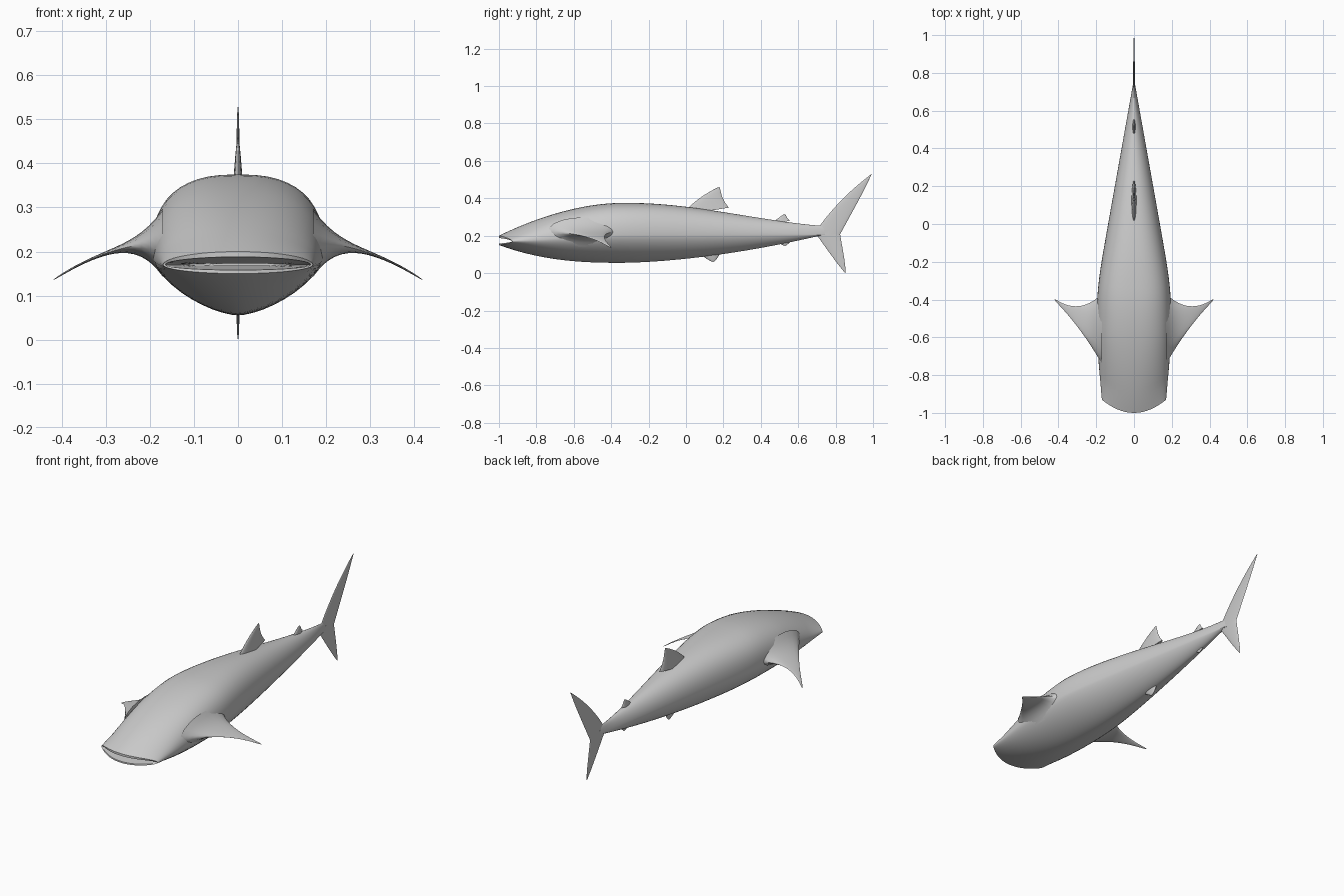
import bpy, bmesh
from math import cos, sin, pi
from mathutils import Vector

cube = bpy.data.objects.get("Cube")
if cube:
    bpy.data.objects.remove(cube)

grey = bpy.data.materials.new("soft grey")
grey.use_nodes = True
grey.diffuse_color = (0.6, 0.6, 0.6, 1)
shader = grey.node_tree.nodes["Principled BSDF"]
shader.inputs["Base Color"].default_value = grey.diffuse_color


def clamp(value):
    return max(0, min(1, value))


def signed_power(value, exponent):
    return (1 if value >= 0 else -1) * abs(value) ** exponent


def loft(name, rings):
    """Skin closed rings of points and cap both ends."""
    bm = bmesh.new()
    loops = [[bm.verts.new(point) for point in ring] for ring in rings]
    for near, far in zip(loops, loops[1:]):
        count = len(near)
        for i in range(count):
            j = (i + 1) % count
            bm.faces.new((near[i], near[j], far[j], far[i]))
    bm.faces.new(loops[0])
    bm.faces.new(loops[-1])
    bmesh.ops.recalc_face_normals(bm, faces=bm.faces)
    mesh = bpy.data.meshes.new(name)
    bm.to_mesh(mesh)
    bm.free()
    mesh.materials.append(grey)
    part = bpy.data.objects.new(name, mesh)
    bpy.context.collection.objects.link(part)
    bpy.context.view_layer.objects.active = part
    part.select_set(True)
    bpy.ops.object.shade_smooth_by_angle(angle=0.9)
    part.select_set(False)


def body_ring(y, sides=48):
    """Domed back above the widest line, keeled belly below it."""
    head = clamp((-0.35 - y) / 0.65)
    rear = clamp((y + 0.35) / 1.15)
    slope = clamp((y + 0.3) / 1.2)
    fall = slope * slope * (3 - 2 * slope)

    # Height of the back, belly and widest line
    back = 0.375 - 0.175 * head ** 1.8 - 0.13 * fall
    belly = 0.055 + 0.095 * head ** 2.5 + 0.165 * rear ** 1.7
    middle = 0.205 - 0.035 * head

    # Straight taper to the tail, softly limited at the shoulders
    taper = 0.178 * (0.77 - y)
    width = (0.2 ** -16 + taper ** -16) ** (-1 / 16) - 0.03 * head ** 2

    # The snout is bowed back towards the mouth corners
    bend = 0.07 * clamp((-0.6 - y) / 0.3)
    upper_round = 1.7 + 4.5 * width - 0.5 * head
    lower_round = 1.6 + 0.4 * head ** 3
    ring = []
    for i in range(sides):
        angle = 2 * pi * i / sides
        if sin(angle) >= 0:
            roundness, reach = upper_round, back - middle
        else:
            roundness, reach = lower_round, middle - belly
        across = signed_power(cos(angle), 2 / roundness)
        up = signed_power(sin(angle), 2 / roundness)
        ring.append(Vector((width * across, y + bend * across ** 2, middle + reach * up)))
    return ring


def mouth_ring(lip, spread, depth, opening):
    """Shrink the lip ring and push it into the head."""
    middle = lip[0].z
    return [Vector((p.x * spread, p.y + depth, middle + (p.z - middle) * opening)) for p in lip]


# Body with an open mouth cavity at the front
steps = 44
outer = [body_ring(-1 + 1.75 * (i / steps) ** 1.4) for i in range(steps + 1)]
lip = outer[0]
cavity = [
    mouth_ring(lip, 0.7, 0.12, 0.1),
    mouth_ring(lip, 0.92, 0.05, 0.4),
    mouth_ring(lip, 0.97, 0, 0.6),
]
loft("body", cavity + outer)


def fin(name, root_front, root_back, tip, tip_chord, half_thick,
        front_bow=0, back_bow=0, arch=0, flare=1, thick_axis=(1, 0, 0)):
    """Lens sections between a bowed leading edge and a bowed trailing edge."""
    root_front, root_back, tip = Vector(root_front), Vector(root_back), Vector(tip)
    tip_back = tip + Vector((0, tip_chord, 0))
    steps, sides = 24, 20
    rings = []
    for step in range(steps + 1):
        t = sin(pi / 2 * step / steps)
        swell = 4 * t * (1 - t)
        lead = root_front.lerp(tip, t) + Vector((0, front_bow, arch)) * swell
        trail = root_back.lerp(tip_back, t) + Vector((0, back_bow, arch)) * swell
        chord = max(0.02, (1 - t ** 8) ** 0.5)
        thick = (half_thick * (1 - t) ** flare + 0.003) * chord
        ring = []
        for i in range(sides):
            angle = 2 * pi * i / sides
            along = 0.5 - 0.5 * chord * cos(angle)
            ring.append(lead.lerp(trail, along) + Vector(thick_axis) * thick * sin(angle))
        rings.append(ring)
    loft(name, rings)


# Fins along the centre line
fin("dorsal_fin", (0, -0.02, 0.31), (0, 0.23, 0.35), (0, 0.165, 0.46),
    tip_chord=0.025, half_thick=0.01, front_bow=-0.02, back_bow=-0.015)
fin("rear_dorsal_fin", (0, 0.45, 0.26), (0, 0.555, 0.28), (0, 0.52, 0.315),
    tip_chord=0.015, half_thick=0.005, back_bow=-0.005)
fin("belly_fin", (0, 0.06, 0.11), (0, 0.18, 0.1), (0, 0.135, 0.06),
    tip_chord=0.02, half_thick=0.01)
fin("rear_belly_fin", (0, 0.46, 0.18), (0, 0.56, 0.17), (0, 0.525, 0.145),
    tip_chord=0.01, half_thick=0.005)

# Tail fin lobes
fin("upper_tail_lobe", (0, 0.68, 0.2), (0, 0.82, 0.2), (0, 0.985, 0.53),
    tip_chord=0.015, half_thick=0.002, front_bow=-0.025)
fin("lower_tail_lobe", (0, 0.68, 0.23), (0, 0.82, 0.23), (0, 0.845, 0),
    tip_chord=0.015, half_thick=0.002)

# Side fins flare into the flanks
for side, label in ((1, "left"), (-1, "right")):
    fin(label + "_side_fin", (side * 0.17, -0.74, 0.22), (side * 0.17, -0.37, 0.22),
        (side * 0.42, -0.41, 0.135), tip_chord=0.02, half_thick=0.075,
        front_bow=0.025, back_bow=-0.055, arch=0.02, flare=5, thick_axis=(0, 0, 1))
